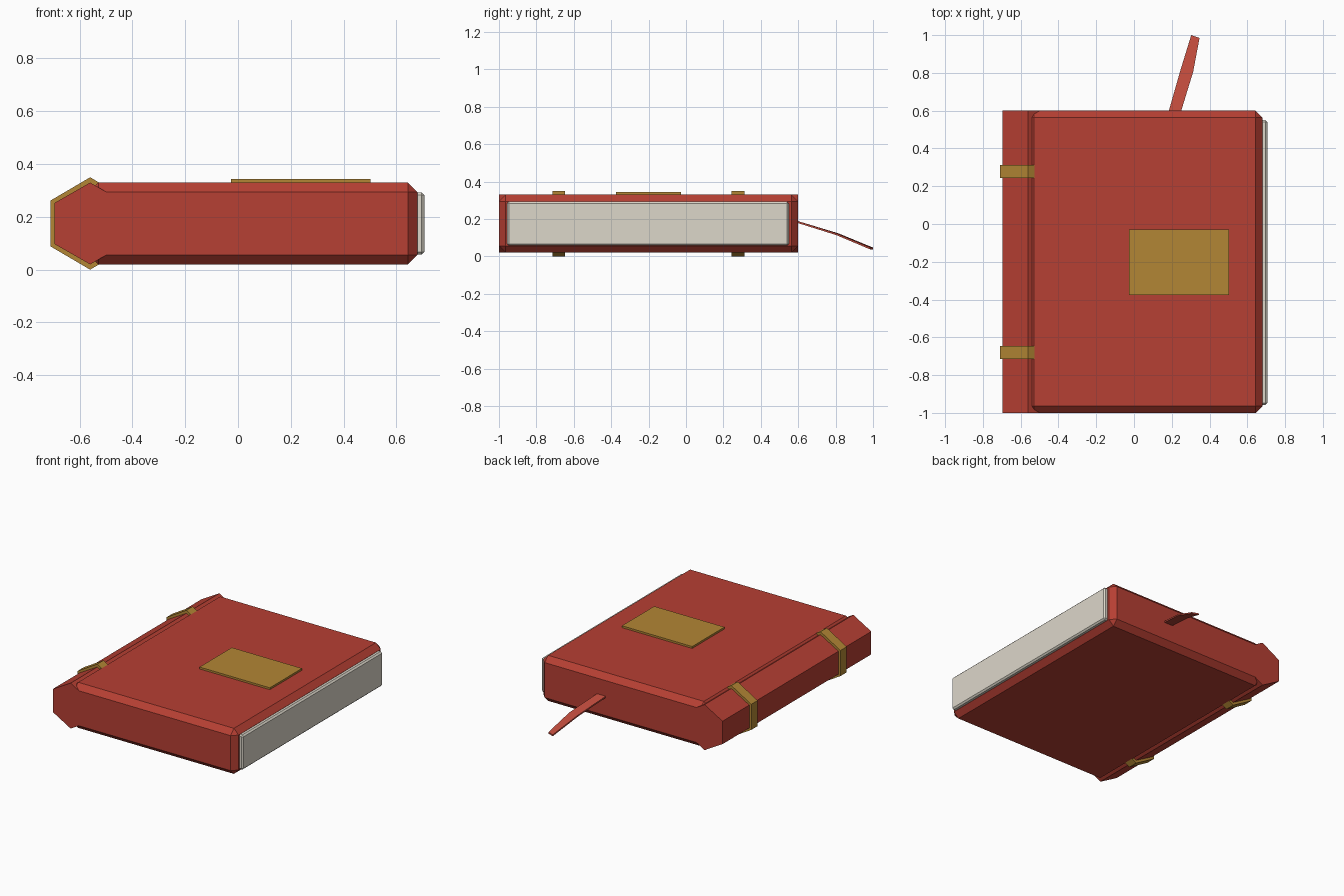
import bpy, bmesh
from mathutils import Vector

if "Cube" in bpy.data.objects:
    bpy.data.objects.remove(bpy.data.objects["Cube"])


def material(name, rgb):
    m = bpy.data.materials.new(name)
    m.diffuse_color = (*rgb, 1)
    m.use_nodes = True
    m.node_tree.nodes["Principled BSDF"].inputs["Base Color"].default_value = m.diffuse_color
    return m


RED = material("red_leather", (0.47, 0.05, 0.033))
GOLD = material("brass", (0.45, 0.24, 0.035))
PAPER = material("paper", (0.72, 0.68, 0.59))
RIBBON = material("ribbon_red", (0.52, 0.07, 0.045))


def finish(name, bm, mat):
    bmesh.ops.recalc_face_normals(bm, faces=bm.faces)
    me = bpy.data.meshes.new(name)
    bm.to_mesh(me)
    bm.free()
    me.materials.append(mat)
    ob = bpy.data.objects.new(name, me)
    bpy.context.collection.objects.link(ob)
    return ob


def box(name, lo, hi, mat, chamfer=0):
    lo, hi = Vector(lo), Vector(hi)
    bm = bmesh.new()
    bmesh.ops.create_cube(bm, size=1)
    for v in bm.verts:
        v.co = (lo + hi) / 2 + v.co * (hi - lo)
    if chamfer:
        bmesh.ops.bevel(bm, geom=bm.edges[:], offset=chamfer, segments=1,
                        affect='EDGES')
    return finish(name, bm, mat)


def prism(name, profile, y0, y1, mat):
    # x/z profile extruded along y
    bm = bmesh.new()
    face = bm.faces.new([bm.verts.new((x, y0, z)) for x, z in profile])
    ext = bmesh.ops.extrude_face_region(bm, geom=[face])
    for v in ext["geom"]:
        if isinstance(v, bmesh.types.BMVert):
            v.co.y = y1
    return finish(name, bm, mat)


def mirrored(half):
    # reflect the upper half profile about the book's mid height
    return half + [(x, 2 * MID - z) for x, z in reversed(half)]


MID = 0.175

# cover and page block
box("cover", (-0.565, -1, 0.02), (0.68, 0.6, 0.33), RED, 0.036)
box("pages", (0.55, -0.957, 0.057), (0.706, 0.55, 0.293), PAPER, 0.01)

# faceted spine and its two metal bands
prism("spine", mirrored([(-0.5, 0.295), (-0.56, 0.33), (-0.695, 0.253)]),
      -1, 0.6, RED)
for i, y in enumerate((-0.681, 0.278)):
    prism(f"spine_band_{i + 1}",
          mirrored([(-0.523, 0.328), (-0.56, 0.35), (-0.71, 0.262)]),
          y - 0.034, y + 0.034, GOLD)

# title plate
box("cover_plate", (-0.027, -0.375, 0.32), (0.502, -0.028, 0.343), GOLD)

# bookmark ribbon: left edge, right edge, height at each station
stations = [((0.176, 0.57), (0.241, 0.57), 0.192),
            ((0.246, 0.815), (0.313, 0.805), 0.118),
            ((0.303, 1.0), (0.347, 0.985), 0.042)]
bm = bmesh.new()
rings = []
for (lx, ly), (rx, ry), z in stations:
    rings.append([bm.verts.new(p) for p in (
        (lx, ly, z - 0.005), (rx, ry, z - 0.005),
        (rx, ry, z + 0.005), (lx, ly, z + 0.005))])
for a, b in zip(rings, rings[1:]):
    for k in range(4):
        bm.faces.new((a[k], a[(k + 1) % 4], b[(k + 1) % 4], b[k]))
bm.faces.new(rings[0])
bm.faces.new(rings[-1])
finish("bookmark", bm, RIBBON)
